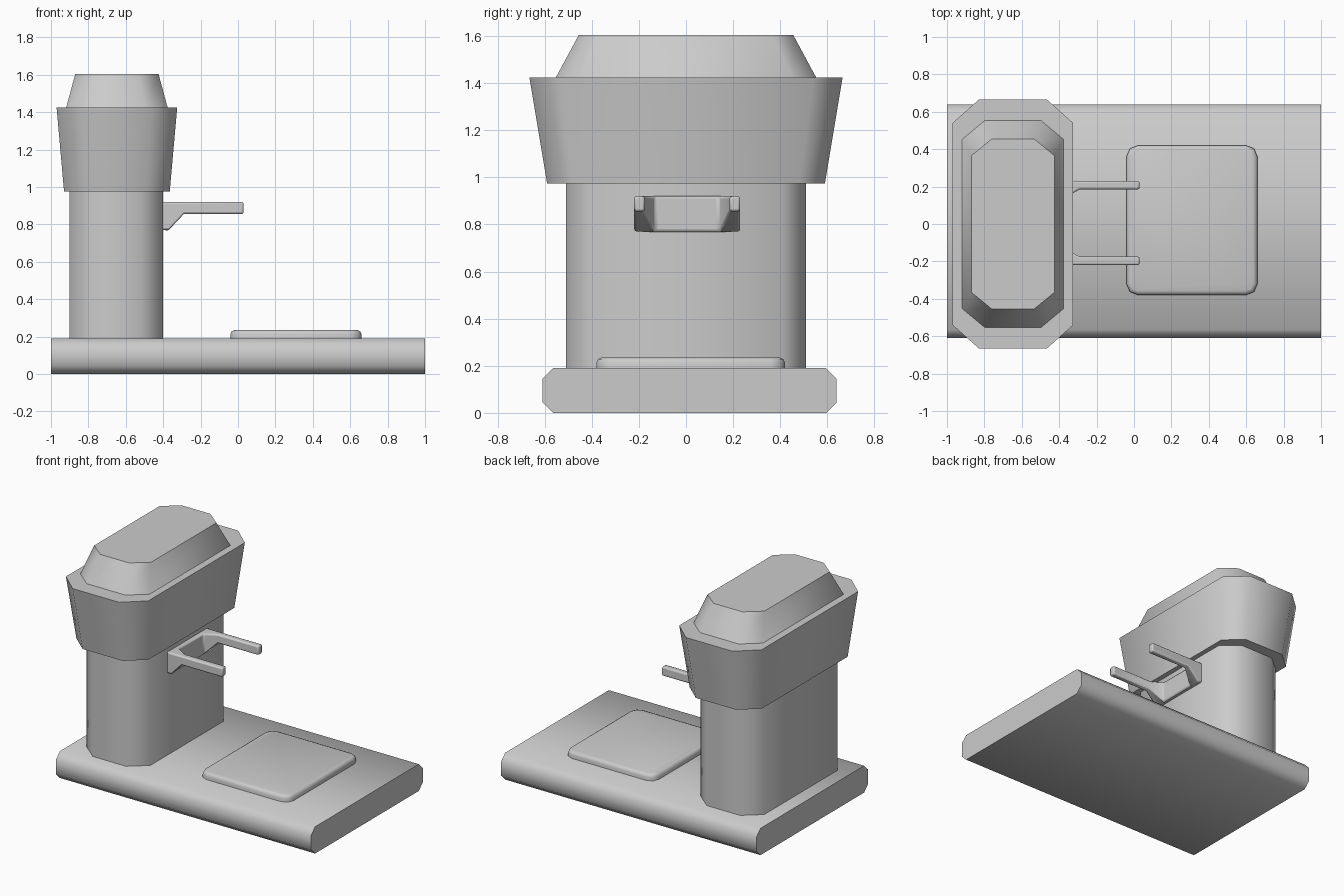
import bpy, bmesh

if "Cube" in bpy.data.objects:
    bpy.data.objects.remove(bpy.data.objects["Cube"])


def finish(name, bm, smooth=None):
    bmesh.ops.recalc_face_normals(bm, faces=bm.faces)
    mesh = bpy.data.meshes.new(name)
    bm.to_mesh(mesh)
    bm.free()
    ob = bpy.data.objects.new(name, mesh)
    bpy.context.collection.objects.link(ob)
    bpy.ops.object.select_all(action='DESELECT')
    ob.select_set(True)
    bpy.context.view_layer.objects.active = ob
    if smooth:
        bpy.ops.object.shade_smooth_by_angle(angle=smooth)
    return ob


def octagon(x0, x1, y0, y1, cx, cy):
    return [(x0 + cx, y0), (x1 - cx, y0), (x1, y0 + cy), (x1, y1 - cy),
            (x1 - cx, y1), (x0 + cx, y1), (x0, y1 - cy), (x0, y0 + cy)]


def loft(name, rings, smooth=None):
    """Join same-sized rings of 3D points into a closed solid."""
    bm = bmesh.new()
    vs = [[bm.verts.new(p) for p in ring] for ring in rings]
    n = len(vs[0])
    for a, b in zip(vs, vs[1:]):
        for i in range(n):
            j = (i + 1) % n
            bm.faces.new((a[i], a[j], b[j], b[i]))
    bm.faces.new(vs[0][::-1])
    bm.faces.new(vs[-1])
    return finish(name, bm, smooth)


def tower(name, levels, smooth=None):
    """Loft chamfered rectangles (x0, x1, y half size, cx, cy, z)."""
    return loft(name, [[(x, y, z) for x, y in octagon(x0, x1, -h, h, cx, cy)]
                       for x0, x1, h, cx, cy, z in levels], smooth)


# base slab, chamfered along its long edges
section = octagon(-0.61, 0.64, 0, 0.19, 0.045, 0.045)
loft("base", [[(x, y, z) for y, z in section] for x in (-1, 1)], 0.9)

# upright column, flared head and tapered lid
tower("column", [(-0.90, -0.40, 0.51, 0.12, 0.10, 0.18),
                 (-0.90, -0.40, 0.51, 0.12, 0.10, 0.98)], 0.9)
tower("head", [(-0.93, -0.365, 0.59, 0.125, 0.11, 0.975),
               (-0.97, -0.325, 0.665, 0.14, 0.125, 1.425)], 0.9)
tower("lid", [(-0.92, -0.375, 0.555, 0.12, 0.10, 1.42),
              (-0.87, -0.425, 0.455, 0.11, 0.09, 1.605)], 0.9)

# drip plate with rounded corners and softened top edge
bm = bmesh.new()
bmesh.ops.create_cube(bm, size=1)
for v in bm.verts:
    v.co = (0.31 + v.co.x * 0.70, 0.02 + v.co.y * 0.80, 0.2075 + v.co.z * 0.055)
upright = [e for e in bm.edges if abs(e.verts[0].co.z - e.verts[1].co.z) > 0.01]
bmesh.ops.bevel(bm, geom=upright, offset=0.06, segments=2, profile=0.5, affect='EDGES')
rim = [e for e in bm.edges if all(v.co.z > 0.23 for v in e.verts)]
bmesh.ops.bevel(bm, geom=rim, offset=0.022, segments=2, profile=0.5, affect='EDGES')
finish("drip_plate", bm, 0.9)

# forked holder: flat plan extruded down, deeper at the wall
bm = bmesh.new()
mid, top = 0.005, 0.92


def row(x, inner, outer=0.225):
    return [bm.verts.new((x, mid + y, top)) for y in (-outer, -inner, inner, outer)]


rows = [row(-0.41, 0.135), row(-0.37, 0.135), row(-0.29, 0.18), row(0.03, 0.18)]
for k, (a, b) in enumerate(zip(rows, rows[1:])):
    for i in ((0, 1, 2) if k == 0 else (0, 2)):
        bm.faces.new((a[i], b[i], b[i + 1], a[i + 1]))
ext = bmesh.ops.extrude_face_region(bm, geom=bm.faces[:], use_keep_orig=True)
for v in ext["geom"]:
    if isinstance(v, bmesh.types.BMVert):
        v.co.z = 0.77 if v.co.x < -0.33 else 0.855
holder = finish("fork_holder", bm, 0.9)
bev = holder.modifiers.new("soft_edges", 'BEVEL')
bev.width = 0.01
bev.segments = 2
bev.limit_method = 'ANGLE'
bev.angle_limit = 0.9
